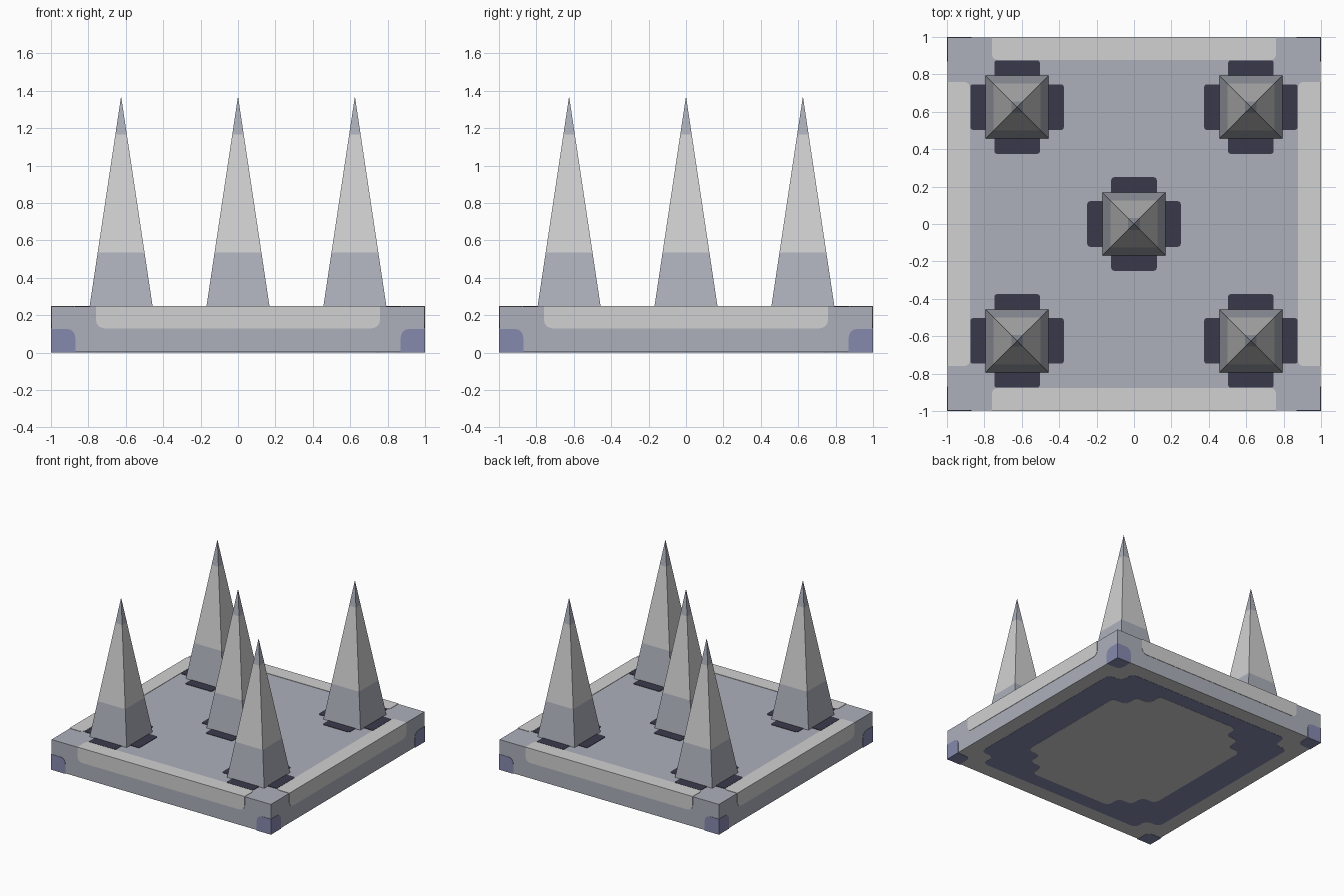
import bpy, bmesh, math
from mathutils import Matrix, Vector

if "Cube" in bpy.data.objects:
    bpy.data.objects.remove(bpy.data.objects["Cube"])


def material(name, rgb):
    lin = [(c / 255 / 12.92) if c < 11 else ((c / 255 + 0.055) / 1.055) ** 2.4 for c in rgb]
    m = bpy.data.materials.new(name)
    m.diffuse_color = (*lin, 1)
    m.use_nodes = True
    m.node_tree.nodes["Principled BSDF"].inputs["Base Color"].default_value = m.diffuse_color
    return m


LIGHT = material("light_grey", (209, 209, 209))
STEEL = material("blue_grey", (173, 176, 187))
BLUE = material("slate_blue", (134, 138, 174))
DARK = material("dark_navy", (57, 57, 75))

T = 0.003            # thickness of painted plates
TOP = 0.25           # slab height
IDENT = Matrix.Identity(4)


def finish(bm, name, mats):
    bmesh.ops.recalc_face_normals(bm, faces=bm.faces[:])
    me = bpy.data.meshes.new(name)
    bm.to_mesh(me)
    bm.free()
    for m in mats:
        me.materials.append(m)
    ob = bpy.data.objects.new(name, me)
    bpy.context.collection.objects.link(ob)
    return ob


def rounded(pts, r, which=None):
    """Round the chosen corners of a 2D outline."""
    out = []
    n = len(pts)
    for i in range(n):
        p = Vector(pts[i])
        if which is not None and i not in which:
            out.append(p)
            continue
        a = p + (Vector(pts[i - 1]) - p).normalized() * r
        b = p + (Vector(pts[(i + 1) % n]) - p).normalized() * r
        for k in range(5):
            t = k / 4
            out.append(a * (1 - t) ** 2 + p * (0.83 * 2 * t * (1 - t))
                       + (a + b) * (0.17 * t * (1 - t)) + b * t ** 2)
    return out


def prism(bm, pts, lo, hi, mat=IDENT):
    """Thin plate: 2D outline between two heights, then transformed."""
    a = [bm.verts.new(mat @ Vector((p[0], p[1], lo))) for p in pts]
    b = [bm.verts.new(mat @ Vector((p[0], p[1], hi))) for p in pts]
    bm.faces.new(a[::-1])
    bm.faces.new(b)
    for i in range(len(a)):
        j = (i + 1) % len(a)
        bm.faces.new((a[i], a[j], b[j], b[i]))


def rect(x0, y0, x1, y1):
    return [(x0, y0), (x1, y0), (x1, y1), (x0, y1)]


def four_fold(quarter):
    """Mirror a first-quadrant outline (x axis side to y axis side) to all four."""
    q = quarter
    return (q + [(-x, y) for x, y in q[::-1]] + [(-x, -y) for x, y in q]
            + [(x, -y) for x, y in q[::-1]])


TURNS = [Matrix.Rotation(k * math.pi / 2, 4, 'Z') for k in range(4)]
FRONT = Matrix.Rotation(math.pi / 2, 4, 'X')   # outline plane -> front wall

# slab, underside in light grey
bm = bmesh.new()
prism(bm, rect(T - 1, T - 1, 1 - T, 1 - T), T, TOP - T)
bm.normal_update()
bmesh.ops.recalc_face_normals(bm, faces=bm.faces[:])
for f in bm.faces:
    f.material_index = 1 if f.normal.z < -0.5 else 0
finish(bm, "slab", [STEEL, LIGHT])

# light trim along the top edges and upper walls
bm = bmesh.new()
for turn in TURNS:
    prism(bm, rounded(rect(-0.76, -1, 0.76, -0.877), 0.03, (2, 3)), TOP - T, TOP, turn)
    prism(bm, rounded(rect(-0.76, 0.13, 0.76, TOP), 0.045, (0, 1)), 1 - T, 1, turn @ FRONT)
finish(bm, "edge_trim", [LIGHT])

# blue patches on the lower corners, walls and underside
bm = bmesh.new()
for turn in TURNS:
    prism(bm, rounded(rect(0.87, 0, 1, 0.127), 0.045, (3,)), 1 - T, 1, turn @ FRONT)
    prism(bm, rounded(rect(-1, 0, -0.87, 0.127), 0.045, (2,)), 1 - T, 1, turn @ FRONT)
    prism(bm, rounded(rect(0.875, 0.875, 1, 1), 0.045, (0,)), 0, T, turn)
finish(bm, "corner_patches", [BLUE])

# underside ring and its stepped centre panel
bm = bmesh.new()
prism(bm, rounded(four_fold([(0.875, 0.75), (0.75, 0.75), (0.75, 0.875)]), 0.045),
      T / 2, T)
finish(bm, "underside_ring", [BLUE])
bm = bmesh.new()
steps = [(0.625, 0.5), (0.5, 0.5), (0.5, 0.625), (0.375, 0.625), (0.375, 0.75)]
prism(bm, rounded(four_fold(steps), 0.045), 0, T / 2)
finish(bm, "underside_panel", [LIGHT])

# spikes with dark cross-shaped sockets
W, TIP = 0.168, 1.37
BANDS = [TOP - T, 0.535, 1.165]
SPOTS = [(0, 0)] + [(sx * 0.625, sy * 0.625) for sx in (-1, 1) for sy in (-1, 1)]
sockets = bmesh.new()
cross = four_fold([(0.25, 0.122), (0.122, 0.122), (0.122, 0.25)])
ends = [i for i in range(12) if i % 3 != 1]
for n, (x, y) in enumerate(SPOTS):
    prism(sockets, rounded(cross, 0.015, ends), TOP - T, TOP,
          Matrix.Translation((x, y, 0)))
    bm = bmesh.new()
    rings = []
    for z in BANDS:
        h = W * (TIP - z) / (TIP - TOP)
        rings.append([bm.verts.new((x + px * h, y + py * h, z))
                      for px, py in rect(-1, -1, 1, 1)])
    apex = bm.verts.new((x, y, TIP))
    bm.faces.new(rings[0][::-1])
    for i in range(4):
        j = (i + 1) % 4
        for k in range(2):
            f = bm.faces.new((rings[k][i], rings[k][j], rings[k + 1][j], rings[k + 1][i]))
            f.material_index = k       # middle band is light
        bm.faces.new((rings[2][i], rings[2][j], apex))
    finish(bm, f"spike_{n + 1}", [STEEL, LIGHT])
finish(sockets, "spike_sockets", [DARK])
